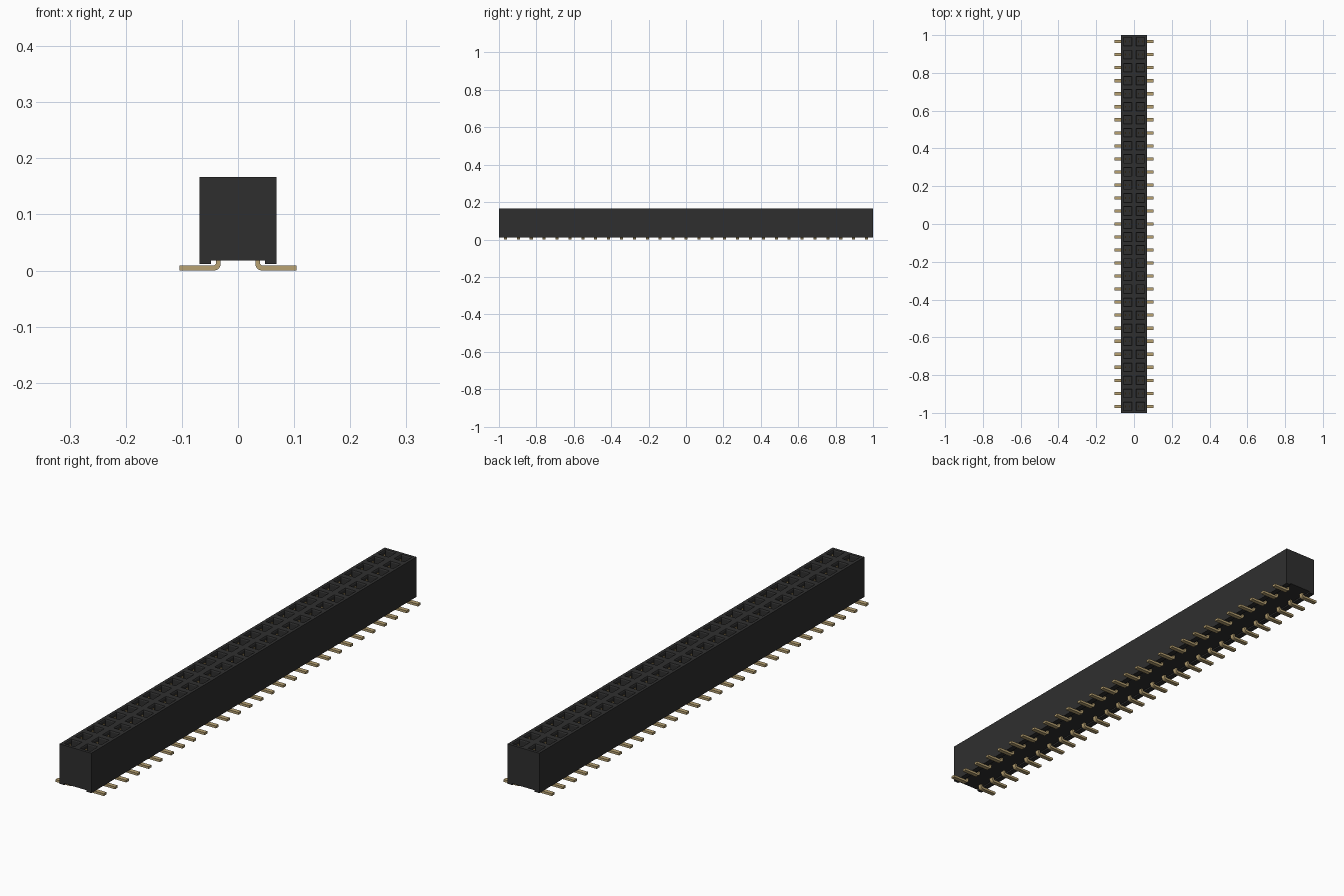
import bpy, bmesh
from mathutils import Matrix, Vector

cube = bpy.data.objects.get("Cube")
if cube:
    bpy.data.objects.remove(cube, do_unlink=True)

ROWS = 29
PITCH = 2 / ROWS
HALF_W = 0.0685
TOP, BASE, CHANNEL = 0.167, 0.012, 0.018
PIN_W = 0.0165


def material(name, color):
    mat = bpy.data.materials.new(name)
    mat.use_nodes = True
    mat.diffuse_color = (*color, 1)
    mat.node_tree.nodes["Principled BSDF"].inputs["Base Color"].default_value = (*color, 1)
    return mat


black = material("black plastic", (0.028, 0.028, 0.028))
gold = material("gold metal", (0.48, 0.36, 0.17))


def finish(bm, name, mat):
    bmesh.ops.recalc_face_normals(bm, faces=bm.faces)
    mesh = bpy.data.meshes.new(name)
    bm.to_mesh(mesh)
    bm.free()
    mesh.materials.append(mat)
    obj = bpy.data.objects.new(name, mesh)
    bpy.context.collection.objects.link(obj)
    return obj


def prism(bm, points, y0, y1):
    """Extrude a closed x-z outline along y."""
    verts = [bm.verts.new((x, y0, z)) for x, z in points]
    face = bm.faces.new(verts)
    out = bmesh.ops.extrude_face_region(bm, geom=[face], use_keep_orig=True)
    moved = [v for v in out["geom"] if isinstance(v, bmesh.types.BMVert)]
    bmesh.ops.translate(bm, verts=moved, vec=(0, y1 - y0, 0))


# Housing: channelled block whose top is a grid of socket cells
bm = bmesh.new()
half = [(HALF_W, TOP), (HALF_W, BASE), (0.048, BASE), (0.048, CHANNEL)]
prism(bm, half + [(-x, z) for x, z in reversed(half)], -1, 1)
lid = max(bm.faces, key=lambda f: f.calc_center_median().z)
bmesh.ops.delete(bm, geom=[lid], context='FACES_ONLY')
bmesh.ops.recalc_face_normals(bm, faces=bm.faces)
grid = bmesh.ops.create_grid(bm, x_segments=2, y_segments=ROWS, size=1,
                             matrix=Matrix.Translation((0, 0, TOP)) @ Matrix.Diagonal((HALF_W, 1, 1, 1)))
cells = list({f for v in grid["verts"] for f in v.link_faces})
# Sockets: chamfered mouth, then a deep square hole
bmesh.ops.inset_individual(bm, faces=cells, thickness=0.0165)
bmesh.ops.inset_individual(bm, faces=cells, thickness=0.003, depth=-0.004)
holes = bmesh.ops.extrude_discrete_faces(bm, faces=cells)["faces"]
for f in holes:
    bmesh.ops.translate(bm, verts=f.verts, vec=(0, 0, -0.12))
bmesh.ops.remove_doubles(bm, verts=bm.verts, dist=0.00001)
finish(bm, "housing", black)

# Solder pins: flat foot, rounded bend and short stem up into the housing
foot = [(0.104, 0.0), (0.104, 0.009), (0.043, 0.009), (0.040, 0.011), (0.039, 0.014), (0.039, 0.03),
        (0.031, 0.03), (0.031, 0.010), (0.033, 0.005), (0.037, 0.0015), (0.042, 0.0)]
# Spring contacts: thin leaf leaning inward along a socket wall
leaf = [(0.0145, 0.045), (0.0145, 0.158), (0.0115, 0.158), (0.007, 0.135), (0.0105, 0.045)]

pins, contacts = bmesh.new(), bmesh.new()
for row in range(ROWS):
    y = -1 + (row + 0.5) * PITCH
    for side in (-1, 1):
        prism(pins, [(side * x, z) for x, z in foot], y - PIN_W / 2, y + PIN_W / 2)
        for wall in (-1, 1):
            prism(contacts, [(side * PITCH / 2 + wall * x, z) for x, z in leaf], y - 0.005, y + 0.005)
finish(pins, "solder_pins", gold)
finish(contacts, "spring_contacts", gold)
